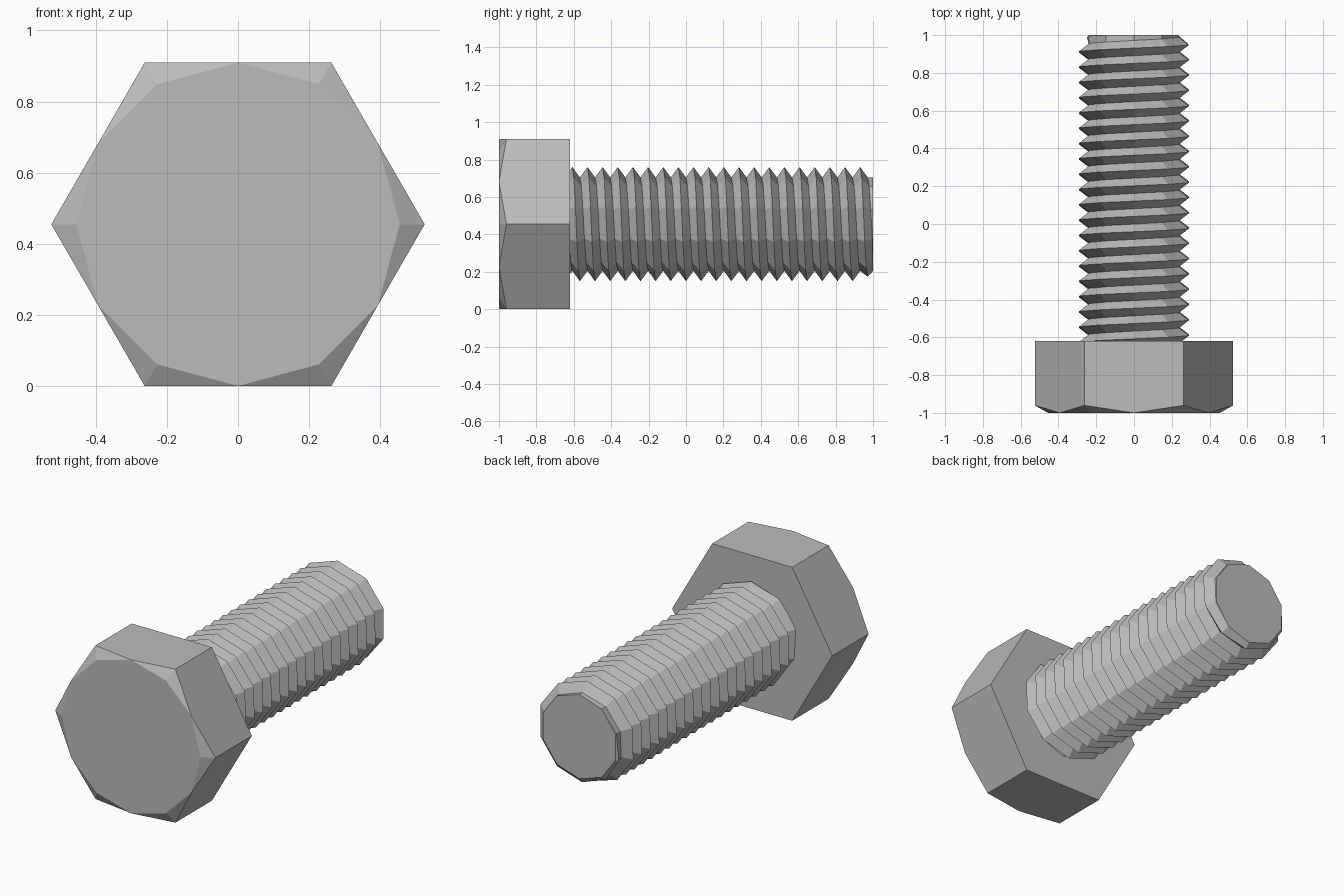
import bpy, bmesh
from math import sin, cos, pi

cube = bpy.data.objects.get("Cube")
if cube:
    bpy.data.objects.remove(cube)

HEX_R = 0.525                    # corner radius of the head
FLAT_R = HEX_R * cos(pi / 6)     # distance to the flats
AXIS_Z = FLAT_R                  # bolt axis height, head rests on a flat

steel = bpy.data.materials.new("steel grey")
steel.use_nodes = True
GREY = (0.5, 0.5, 0.5, 1)
steel.diffuse_color = GREY
steel.node_tree.nodes["Principled BSDF"].inputs["Base Color"].default_value = GREY


def ring_point(radius, angle, y):
    return (-radius * cos(angle), y, AXIS_Z + radius * sin(angle))


def finish(bm, name):
    bmesh.ops.recalc_face_normals(bm, faces=bm.faces)
    mesh = bpy.data.meshes.new(name)
    bm.to_mesh(mesh)
    bm.free()
    mesh.materials.append(steel)
    obj = bpy.data.objects.new(name, mesh)
    bpy.context.collection.objects.link(obj)
    return obj


# Hexagonal head with chamfered front corners
bm = bmesh.new()
front = [bm.verts.new(ring_point(FLAT_R, k * pi / 6, -1)) for k in range(12)]
outer = [bm.verts.new(ring_point(HEX_R, k * pi / 3, -0.96)) for k in range(6)]
back = [bm.verts.new(ring_point(HEX_R, k * pi / 3, -0.62)) for k in range(6)]
bm.faces.new(front)
bm.faces.new(back)
for k in range(6):
    n = (k + 1) % 6
    bm.faces.new((outer[k], front[2 * k + 1], outer[n], back[n], back[k]))
    bm.faces.new((outer[k], front[2 * k], front[2 * k + 1]))
    bm.faces.new((outer[k], front[2 * k - 1], front[2 * k]))
finish(bm, "hex_head")

# Threaded shank: a helical ribbon of crest and root lines
SIDES, PITCH = 10, 0.081
CREST, ROOT = 0.305, 0.25
START = -0.79                    # hidden inside the head


def thread_point(radius, step, shift):
    y = min(START + (step / SIDES + shift) * PITCH, 1)
    limit = ROOT + max(0, 1 - y) * 1.1       # chamfer at the tip
    angle = pi / 2 + 2 * pi * step / SIDES
    return ring_point(min(radius, limit), angle, y)


bm = bmesh.new()
steps = int((1 - START) / PITCH + 3) * SIDES
crest = [bm.verts.new(thread_point(CREST, i, 0.25)) for i in range(steps)]
root = [bm.verts.new(thread_point(ROOT, i, 0.75)) for i in range(steps)]
for i in range(steps - 1):
    bm.faces.new((crest[i], crest[i + 1], root[i + 1], root[i]))
    if i + SIDES + 1 < steps:
        bm.faces.new((root[i], root[i + 1], crest[i + SIDES + 1], crest[i + SIDES]))
bmesh.ops.remove_doubles(bm, verts=bm.verts, dist=0.0005)
bmesh.ops.dissolve_degenerate(bm, edges=bm.edges, dist=0.0005)
# Flat tip
tip = [v for v in bm.verts if v.co.y > 0.9995]
bmesh.ops.contextual_create(bm, geom=[e for e in bm.edges
                                      if all(v in tip for v in e.verts)])
finish(bm, "threaded_shank")
